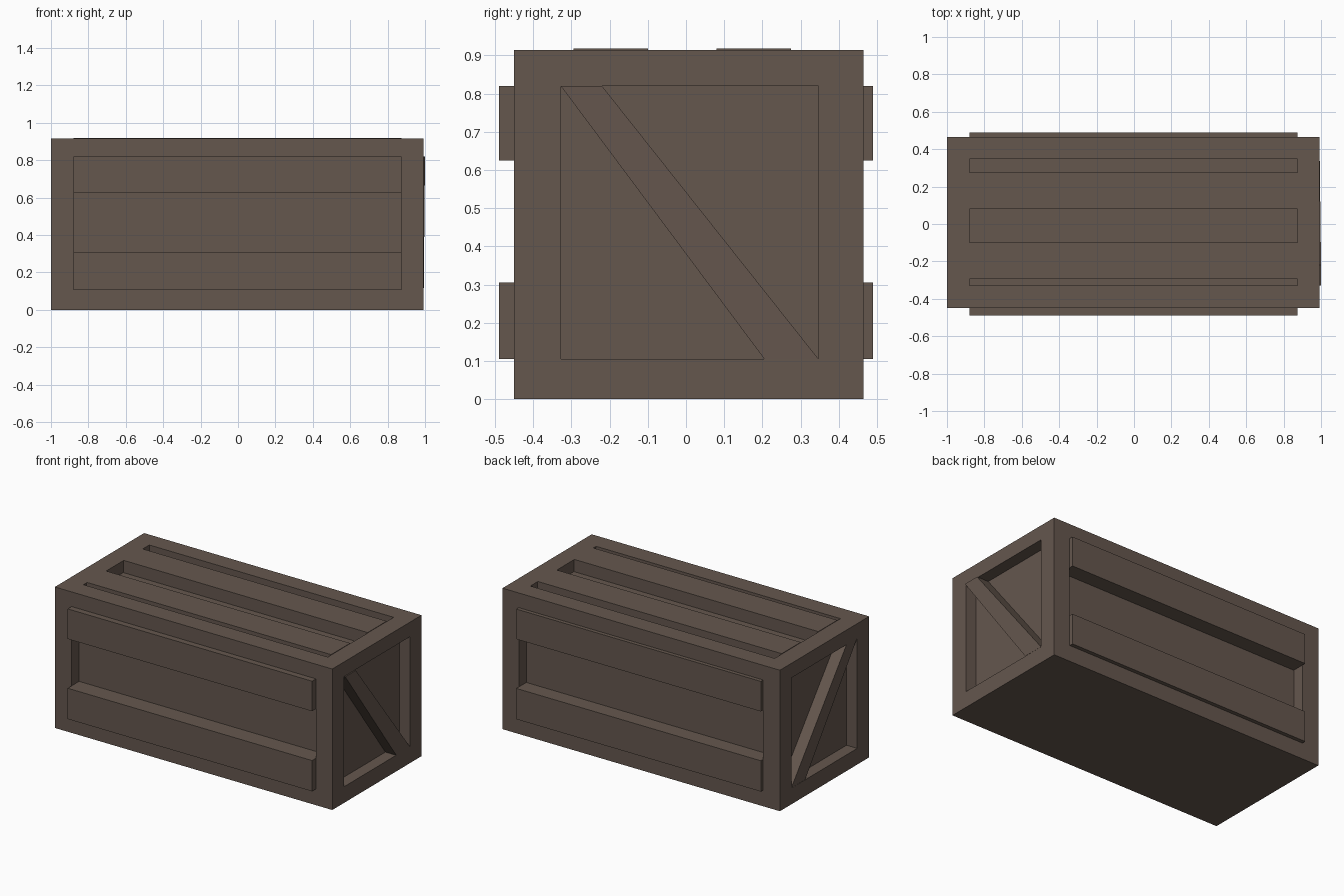
import bpy
import bmesh

if "Cube" in bpy.data.objects:
    bpy.data.objects.remove(bpy.data.objects["Cube"])

wood = bpy.data.materials.new("dark_brown_wood")
wood.diffuse_color = (0.130, 0.095, 0.076, 1.0)
wood.use_nodes = True
wood.node_tree.nodes["Principled BSDF"].inputs["Base Color"].default_value = wood.diffuse_color


def finish(bm, name):
    bmesh.ops.recalc_face_normals(bm, faces=bm.faces[:])
    mesh = bpy.data.meshes.new(name)
    bm.to_mesh(mesh)
    bm.free()
    mesh.materials.append(wood)
    obj = bpy.data.objects.new(name, mesh)
    bpy.context.scene.collection.objects.link(obj)
    return obj


def box(lo, hi):
    bm = bmesh.new()
    bmesh.ops.create_cube(bm, size=1.0)
    for v in bm.verts:
        for i in range(3):
            v.co[i] = hi[i] if v.co[i] > 0 else lo[i]
    return bm


LO, HI = (-1.0, -0.45, 0.0), (0.992, 0.465, 0.915)
# Recess opening on each axis, and depth of the recess floors
OPEN = ((-0.88, 0.875), (-0.328, 0.347), (0.105, 0.82))
DEPTH = 0.077

# Crate body: inset and sink a panel on every side except the bottom
body = box(LO, HI)
body.normal_update()
for face in body.faces[:]:
    n = face.normal.copy()
    if n.z < -0.5:
        continue
    axis = max(range(3), key=lambda i: abs(n[i]))
    plane = face.calc_center_median()[axis]
    for depth in (0.0, DEPTH):
        bmesh.ops.inset_individual(body, faces=[face], thickness=0.02)
        mid = face.calc_center_median()
        for v in face.verts:
            for i in range(3):
                if i == axis:
                    v.co[i] = plane - n[axis] * depth
                else:
                    v.co[i] = OPEN[i][1] if v.co[i] > mid[i] else OPEN[i][0]
finish(body, "crate_body")

x0, x1 = OPEN[0]

# Raised boards on the front and back
for side, y0, y1 in (("front", -0.49, LO[1] + DEPTH), ("back", HI[1] - DEPTH, 0.49)):
    for level, z0, z1 in (("lower", 0.105, 0.305), ("upper", 0.625, 0.82)):
        finish(box((x0, y0, z0), (x1, y1, z1)), f"{side}_{level}_board")

# Nearly flush boards on the top
for side, y0, y1 in (("front", -0.295, -0.10), ("back", 0.08, 0.275)):
    finish(box((x0, y0, HI[2] - DEPTH), (x1, y1, 0.918)), f"top_{side}_board")

# Diagonal braces on the two ends: (y, z) outline spanning the recess corners
BRACE = ((-0.328, 0.82), (-0.22, 0.82), (0.347, 0.105), (0.205, 0.105))


def brace(name, floor, top_x, bottom_x):
    bm = bmesh.new()
    inner = [bm.verts.new((floor, y, z)) for y, z in BRACE]
    outer = [bm.verts.new((top_x if z > 0.5 else bottom_x, y, z)) for y, z in BRACE]
    bm.faces.new(inner)
    bm.faces.new(outer)
    for i in range(4):
        j = (i + 1) % 4
        bm.faces.new((inner[i], inner[j], outer[j], outer[i]))
    finish(bm, name)


brace("right_diagonal_brace", HI[0] - DEPTH, 1.0, 0.993)
brace("left_diagonal_brace", LO[0] + DEPTH, -0.999, -0.999)
